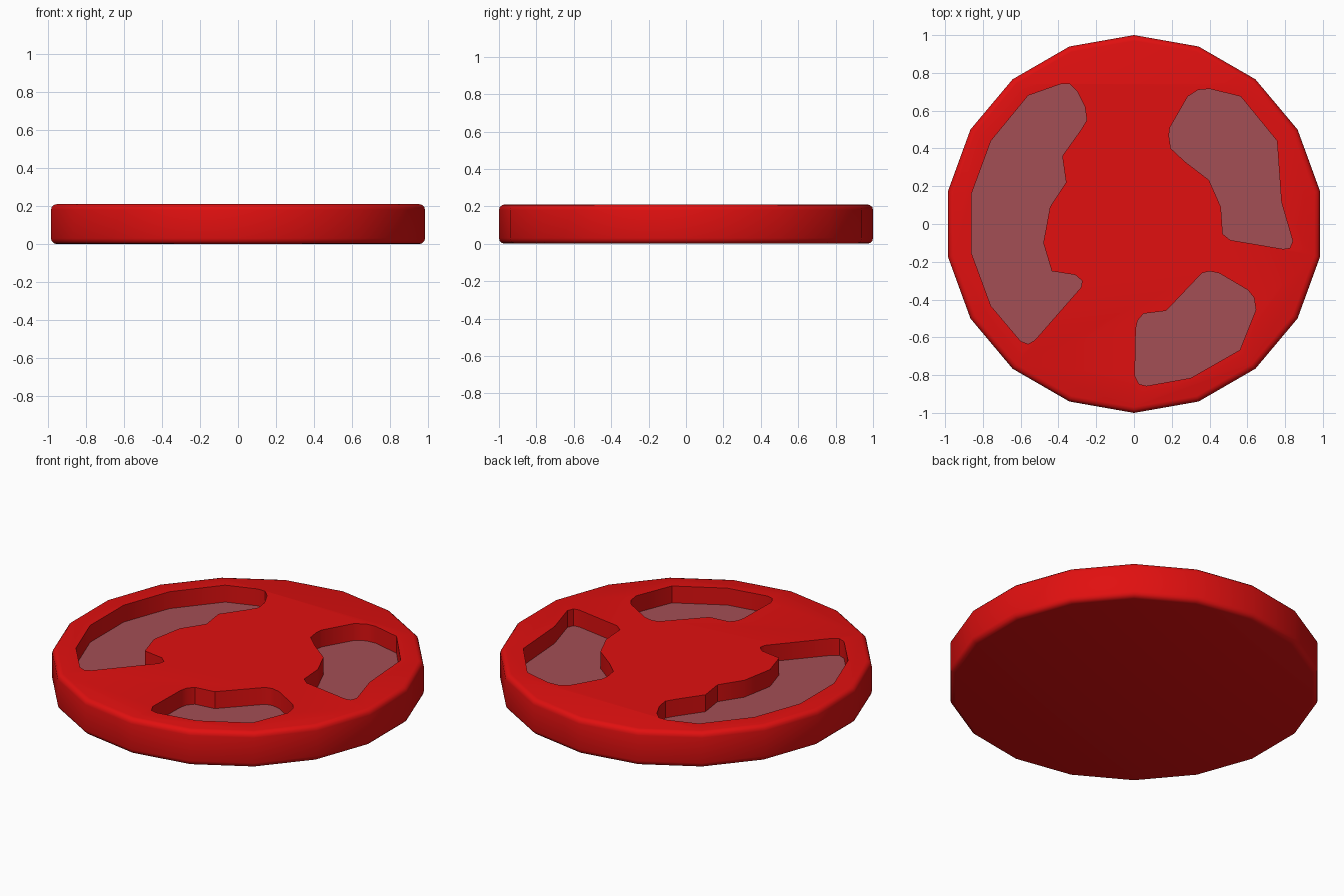
import bpy, bmesh, math

if "Cube" in bpy.data.objects:
    bpy.data.objects.remove(bpy.data.objects["Cube"])

HEIGHT, FLOOR = 0.21, 0.11


def material(name, rgb):
    m = bpy.data.materials.new(name)
    m.diffuse_color = (*rgb, 1)
    m.use_nodes = True
    m.node_tree.nodes["Principled BSDF"].inputs["Base Color"].default_value = m.diffuse_color
    return m


red = material("red", (0.75, 0.005, 0.005))
dusty_rose = material("dusty rose", (0.37, 0.077, 0.09))


def prism(name, points, z0, z1):
    """Upright solid with the given outline."""
    bm = bmesh.new()
    base = bm.faces.new([bm.verts.new((x, y, z0)) for x, y in points])
    top = bmesh.ops.extrude_face_region(bm, geom=[base])["geom"]
    bmesh.ops.translate(bm, vec=(0, 0, z1 - z0),
                        verts=[v for v in top if isinstance(v, bmesh.types.BMVert)])
    bmesh.ops.recalc_face_normals(bm, faces=bm.faces)
    mesh = bpy.data.meshes.new(name)
    bm.to_mesh(mesh)
    bm.free()
    obj = bpy.data.objects.new(name, mesh)
    bpy.context.collection.objects.link(obj)
    return obj


# Eighteen-sided disc with rounded rims
ring = [(math.cos(a), math.sin(a)) for a in (math.radians(90 + 20 * i) for i in range(18))]
disc = prism("disc", ring, 0, HEIGHT)
disc.data.materials.append(red)
disc.data.materials.append(dusty_rose)
bevel = disc.modifiers.new("rounded rims", 'BEVEL')
bevel.width, bevel.segments = 0.03, 3
bevel.limit_method, bevel.angle_limit = 'ANGLE', math.radians(40)

# Outlines of the three recessed pockets
pockets = {
    "left_pocket": [
        (-.56, .68), (-.39, .74), (-.34, .74), (-.30, .70), (-.26, .62), (-.25, .55),
        (-.28, .50), (-.38, .36), (-.36, .22), (-.445, .09), (-.48, -.10), (-.435, -.25),
        (-.31, -.27), (-.275, -.30), (-.28, -.335), (-.525, -.615), (-.56, -.635),
        (-.60, -.62), (-.757, -.434), (-.86, -.155), (-.86, .16), (-.757, .44)],
    "right_pocket": [
        (.185, .47), (.19, .51), (.285, .675), (.34, .71), (.40, .715), (.565, .675),
        (.757, .44), (.78, .115), (.84, -.09), (.825, -.127), (.79, -.132), (.51, -.085),
        (.47, -.053), (.46, .09), (.397, .233), (.27, .33), (.195, .40)],
    "front_pocket": [
        (.01, -.555), (.02, -.51), (.05, -.475), (.17, -.46), (.36, -.26), (.40, -.25),
        (.45, -.26), (.603, -.35), (.635, -.39), (.645, -.455), (.56, -.667),
        (.30, -.815), (.065, -.857), (.027, -.847), (.005, -.805)],
}
for name, outline in pockets.items():
    cutter = prism(name + "_cutter", outline, FLOOR, HEIGHT + 0.1)
    cutter.hide_render = True
    cutter.hide_set(True)
    cut = disc.modifiers.new(name, 'BOOLEAN')
    cut.operation, cut.object, cut.solver = 'DIFFERENCE', cutter, 'EXACT'

# Bake the cuts, then colour the pocket floors
bpy.context.view_layer.objects.active = disc
disc.select_set(True)
for mod in list(disc.modifiers):
    bpy.ops.object.modifier_apply(modifier=mod.name)
for face in disc.data.polygons:
    is_floor = face.normal.z > 0.9 and abs(face.center.z - FLOOR) < 0.01
    face.material_index = 1 if is_floor else 0
bpy.ops.object.shade_smooth_by_angle(angle=math.radians(35))
